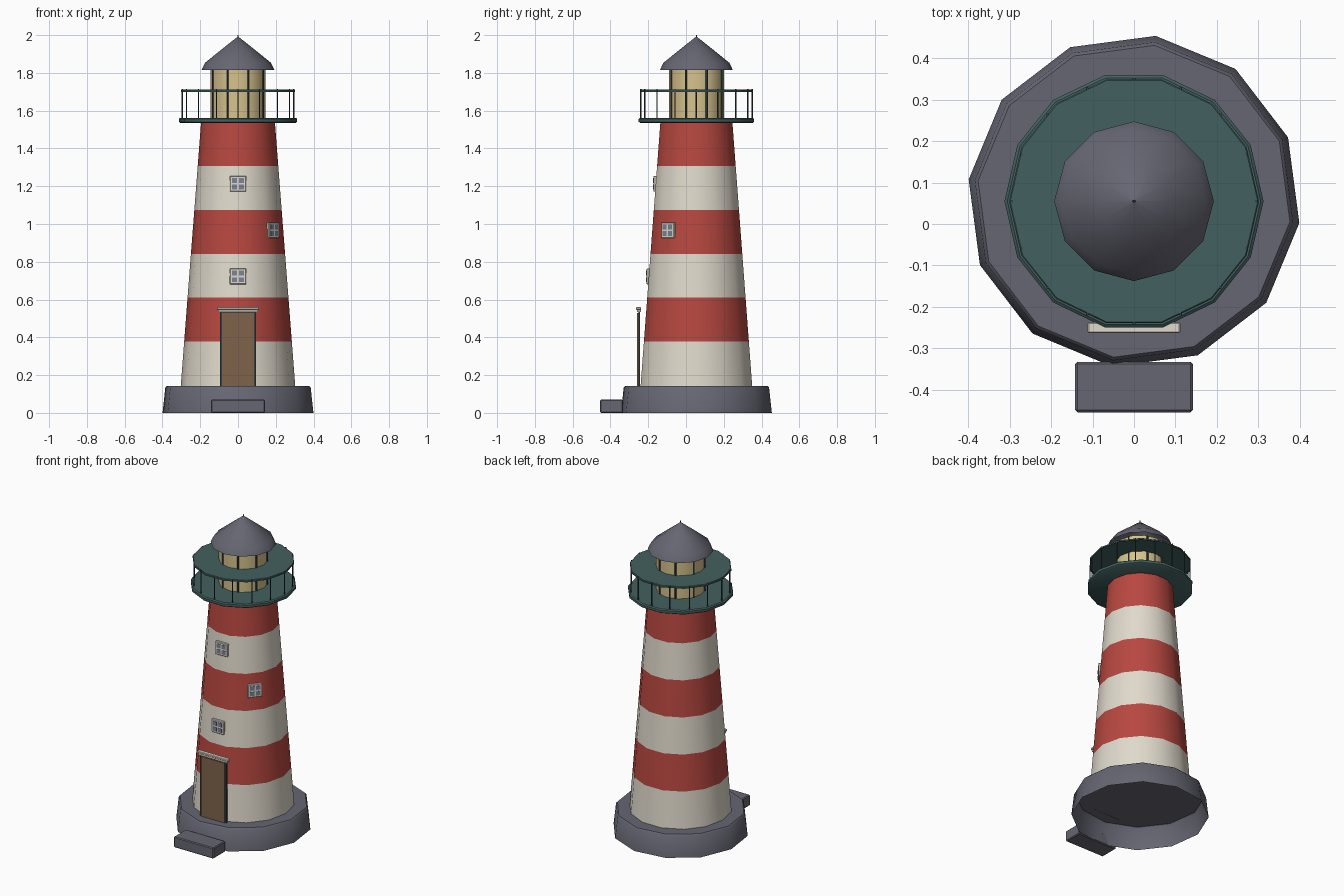
import bpy, bmesh
from math import sin, cos, pi, radians
from mathutils import Matrix, Vector

if "Cube" in bpy.data.objects:
    bpy.data.objects.remove(bpy.data.objects["Cube"], do_unlink=True)

CY = 0.055  # tower axis in y


def material(name, *srgb):
    lin = [((c + 0.055) / 1.055) ** 2.4 for c in srgb] + [1]
    m = bpy.data.materials.new(name)
    m.use_nodes = True
    m.diffuse_color = lin
    m.node_tree.nodes["Principled BSDF"].inputs["Base Color"].default_value = lin
    return m


RED = material("red_paint", 0.72, 0.28, 0.25)
WHITE = material("warm_white", 0.88, 0.855, 0.80)
SLATE = material("slate", 0.40, 0.40, 0.45)
TEAL = material("dark_teal", 0.26, 0.38, 0.375)
IRON = material("dark_iron", 0.21, 0.25, 0.26)
WOOD = material("brown_wood", 0.50, 0.39, 0.29)
LAMP = material("lantern_glass", 0.84, 0.76, 0.55)
PANE = material("window_glass", 0.48, 0.52, 0.60)


def finish(name, bm, mats, smooth=True):
    me = bpy.data.meshes.new(name)
    bm.to_mesh(me)
    bm.free()
    for m in mats:
        me.materials.append(m)
    ob = bpy.data.objects.new(name, me)
    bpy.context.collection.objects.link(ob)
    if smooth:
        bpy.ops.object.select_all(action='DESELECT')
        ob.select_set(True)
        bpy.context.view_layer.objects.active = ob
        bpy.ops.object.shade_smooth_by_angle(angle=radians(40))
    return ob


def lathe(name, profile, sides, mats, phase=0, bottom=False, top=True, bands=False):
    """Turn a (radius, height) profile listed from bottom to top."""
    bm = bmesh.new()
    rings = []
    for r, z in profile:
        turn = [phase + 2 * pi * i / sides for i in range(sides)]
        rings.append([bm.verts.new((r * cos(a), CY + r * sin(a), z)) for a in turn])
    for k, (lo, hi) in enumerate(zip(rings, rings[1:])):
        for i in range(sides):
            j = (i + 1) % sides
            f = bm.faces.new((lo[i], lo[j], hi[j], hi[i]))
            f.material_index = k % 2 if bands else 0
    if top:
        bm.faces.new(rings[-1])
    if bottom:
        bm.faces.new(rings[0][::-1])
    return finish(name, bm, mats)


def box(name, lo, hi, mat, bevel=0, frame=None):
    """Box between two corners, optionally placed by a matrix."""
    lo, hi = Vector(lo), Vector(hi)
    bm = bmesh.new()
    bmesh.ops.create_cube(bm, size=1, matrix=Matrix.Translation((lo + hi) / 2)
                          @ Matrix.Diagonal((*(hi - lo), 1)))
    if bevel:
        bmesh.ops.bevel(bm, geom=bm.edges[:], offset=bevel, segments=1, affect='EDGES')
    if frame:
        bm.transform(frame)
    return finish(name, bm, [mat], False)


def bars(name, count, radius, z0, z1, thick, phase, mat):
    """Ring of thin upright bars."""
    bm = bmesh.new()
    for i in range(count):
        a = phase + 2 * pi * i / count
        spot = Matrix.Translation((radius * cos(a), CY + radius * sin(a), (z0 + z1) / 2))
        bmesh.ops.create_cone(bm, cap_ends=True, segments=6, radius1=thick,
                              radius2=thick, depth=z1 - z0, matrix=spot)
    return finish(name, bm, [mat])


# Foundation and step
lathe("foundation", [(0.403, 0), (0.388, 0.135), (0.38, 0.143)], 12, [SLATE], radians(22.5))
box("front_step", (-0.142, -0.455, 0), (0.142, -0.333, 0.07), SLATE, 0.005)


# Striped tapering tower
def tower_radius(z):
    return 0.303 - 0.077 * (z - 0.143)


heights = [0.143] + [0.146 + 0.232 * k for k in range(1, 7)]
lathe("tower", [(tower_radius(z), z) for z in heights], 14, [WHITE, RED], bands=True)

# Gallery deck, railing and posts
lathe("gallery_deck", [(0.305, 1.535), (0.313, 1.541), (0.313, 1.556), (0.306, 1.562)],
      14, [TEAL], bottom=True)
lathe("gallery_rail", [(0.302, 1.70), (0.302, 1.709), (0.299, 1.712)], 14, [TEAL])
bars("railing_posts", 16, 0.295, 1.56, 1.714, 0.0035, 0, IRON)

# Lantern room
lathe("lantern", [(0.146, 1.56), (0.146, 1.82)], 12, [LAMP])
bars("lantern_mullions", 8, 0.143, 1.56, 1.82, 0.006, radians(22.5), IRON)

# Roof and finial
lathe("roof", [(0.193, 1.815), (0.175, 1.853), (0.09, 1.922), (0.004, 1.99)], 12, [SLATE])
lathe("finial", [(0.005, 1.98), (0.003, 2.0)], 6, [IRON], bottom=True)

# Door
box("door_frame", (-0.095, -0.252, 0.143), (0.095, -0.243, 0.538), IRON)
box("door", (-0.085, -0.259, 0.143), (0.085, -0.245, 0.53), WOOD)
box("door_lintel", (-0.105, -0.26, 0.535), (0.105, -0.238, 0.547), WHITE)
box("door_lintel_cap", (-0.112, -0.264, 0.546), (0.112, -0.238, 0.56), WHITE, 0.003)

# Windows, each centred on a flat side of the tower
for label, z, turn in (("lower", 0.723, 0), ("middle", 0.967, 2), ("upper", 1.213, 0)):
    spot = (Matrix.Translation((0, CY, z)) @ Matrix.Rotation(turn * 2 * pi / 14, 4, 'Z')
            @ Matrix.Translation((0, -tower_radius(z) * cos(pi / 14) - 0.012, 0)))
    box(label + "_window_frame", (-0.044, 0, -0.042), (0.044, 0.03, 0.042), WHITE, 0.003, spot)
    for side in (-1, 1):
        for level in (-1, 1):
            x, h = side * 0.018, level * 0.018
            box(label + "_window_pane", (x - 0.013, -0.002, h - 0.013),
                (x + 0.013, 0.004, h + 0.013), PANE, 0, spot)
